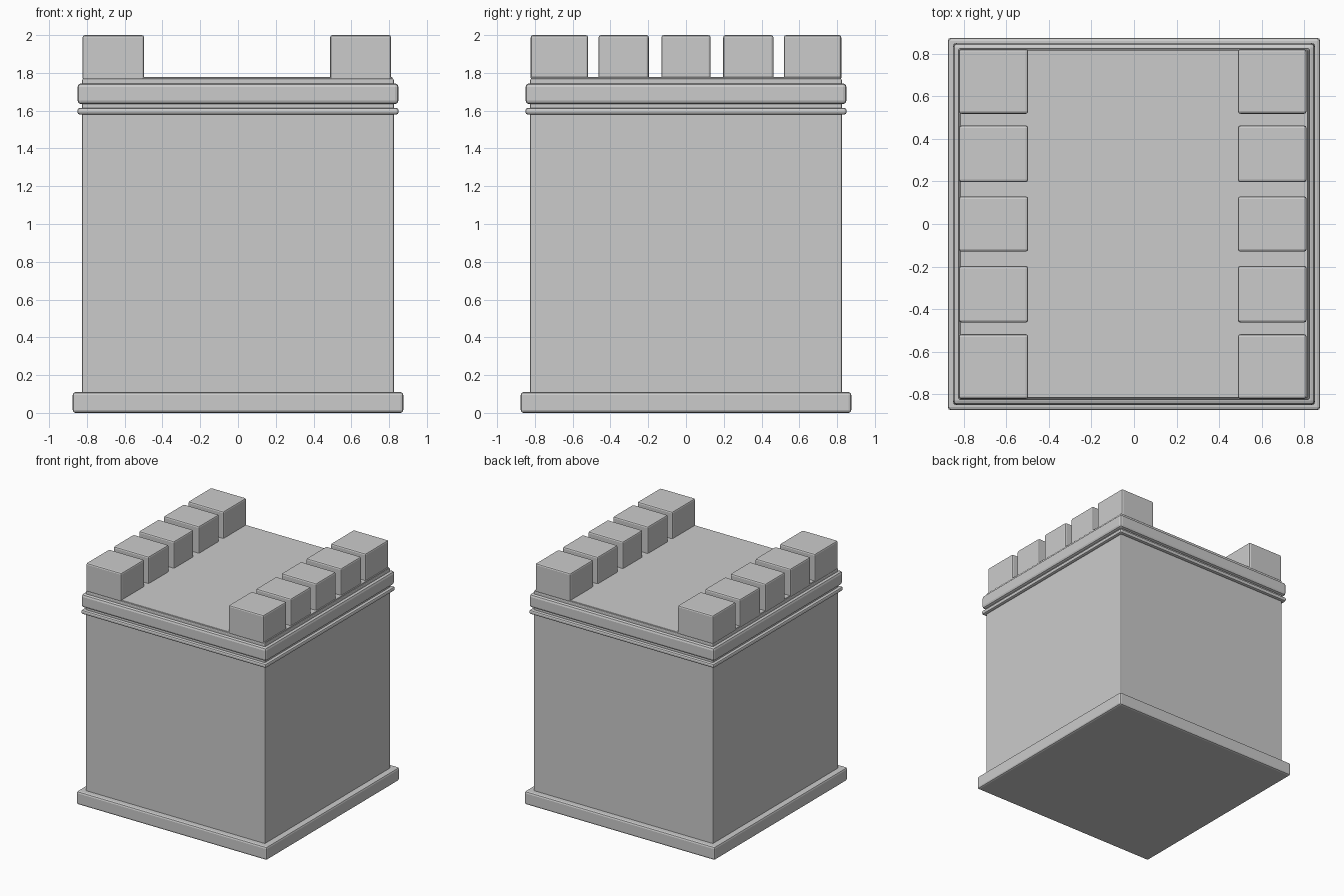
import bpy

if "Cube" in bpy.data.objects:
    bpy.data.objects.remove(bpy.data.objects["Cube"])


def block(name, x0, x1, y0, y1, z0, z1, bevel=0.012, segments=2):
    """Box from its limits, with softened edges."""
    bpy.ops.mesh.primitive_cube_add(size=1, location=((x0 + x1) / 2, (y0 + y1) / 2, (z0 + z1) / 2))
    ob = bpy.context.object
    ob.name = name
    ob.scale = (x1 - x0, y1 - y0, z1 - z0)
    bpy.ops.object.transform_apply(location=False, rotation=False, scale=True)
    mod = ob.modifiers.new("soft_edges", 'BEVEL')
    mod.width = bevel
    mod.segments = segments
    return ob


def slab(name, half, z0, z1, bevel=0.012, segments=2):
    return block(name, -half, half, -half, half, z0, z1, bevel, segments)


# Plinth, tower body and the mouldings around the top
slab("plinth", 0.875, 0.0, 0.11, 0.015)
slab("tower_body", 0.825, 0.05, 1.77, 0.008)
slab("thin_moulding", 0.85, 1.58, 1.614, 0.012)
slab("thick_moulding", 0.85, 1.634, 1.745, 0.02)
slab("roof_slab", 0.818, 1.70, 1.778, 0.006)

# Battlements: a row of five along each side, larger at the corners
rows = [(-0.822, -0.518), (-0.463, -0.197), (-0.13, 0.13), (0.197, 0.463), (0.518, 0.822)]
for side, x0, x1 in (("left", -0.823, -0.497), ("right", 0.488, 0.811)):
    for i, (y0, y1) in enumerate(rows):
        block(f"battlement_{side}_{i + 1}", x0, x1, y0, y1, 1.76, 2.0, 0.012)
